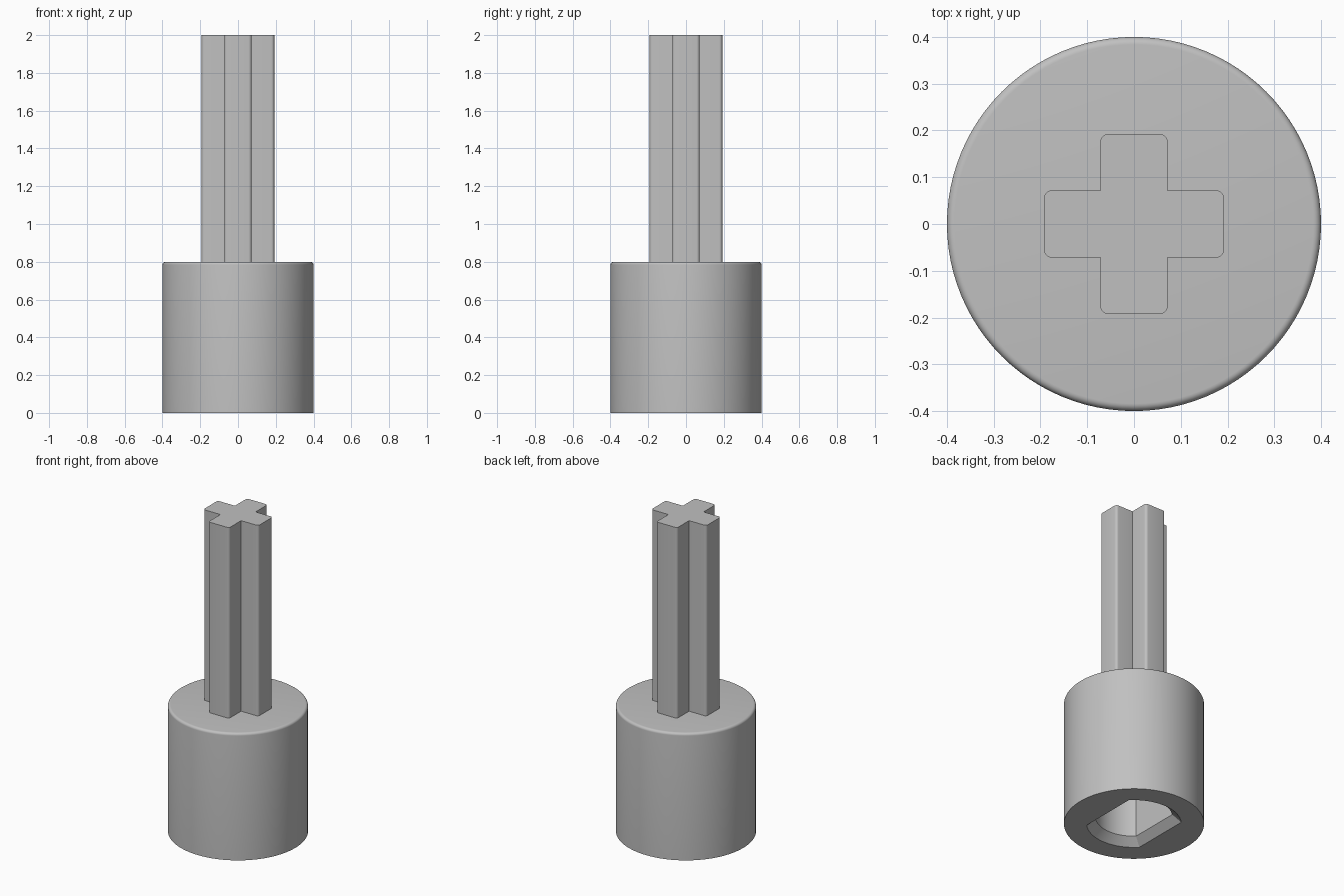
import bpy, bmesh, math

if "Cube" in bpy.data.objects:
    bpy.data.objects.remove(bpy.data.objects["Cube"])

# Single plain grey
grey = bpy.data.materials.new("plain grey")
grey.use_nodes = True
colour = (0.53, 0.53, 0.53, 1)
grey.diffuse_color = colour
grey.node_tree.nodes["Principled BSDF"].inputs["Base Color"].default_value = colour

QUARTER = 24   # points along each quarter of a body ring


def circle(radius):
    """Ring of points starting on the diagonal."""
    angles = [math.pi * (0.25 + i / (2 * QUARTER)) for i in range(4 * QUARTER)]
    return [(radius * math.cos(a), radius * math.sin(a)) for a in angles]


def double_d(radius, flat):
    """Circle cut by two flats at x = +flat and x = -flat."""
    corner = math.acos(flat / radius)
    half_y = radius * math.sin(corner)
    pts = []
    for i in range(QUARTER):
        a = corner + (math.pi - 2 * corner) * i / QUARTER
        pts.append((radius * math.cos(a), radius * math.sin(a)))
    for i in range(QUARTER):
        pts.append((-flat, half_y * (1 - 2 * i / QUARTER)))
    return pts + [(-x, -y) for x, y in pts]


def cross(reach, half, fillet, steps=5):
    """Plus-shaped outline with rounded tips and sharp inner corners."""
    arm = []
    for side in (-1, 1):
        for i in range(steps + 1):
            a = math.pi / 2 * i / steps - (math.pi / 2 if side < 0 else 0)
            arm.append((reach - fillet + fillet * math.cos(a),
                        side * (half - fillet) + fillet * math.sin(a)))
    arm.append((half, half))
    pts = []
    for turn in range(4):
        pts += arm
        arm = [(-y, x) for x, y in arm]
    return pts


def loft(name, rings):
    """Skin a list of (outline, z) rings and cap both ends."""
    bm = bmesh.new()
    loops = [[bm.verts.new((x, y, z)) for x, y in pts] for pts, z in rings]
    for low, high in zip(loops, loops[1:]):
        for i in range(len(low)):
            j = (i + 1) % len(low)
            bm.faces.new((low[i], low[j], high[j], high[i]))
    bm.faces.new(loops[0][::-1])
    bm.faces.new(loops[-1])
    bmesh.ops.recalc_face_normals(bm, faces=bm.faces)
    mesh = bpy.data.meshes.new(name)
    bm.to_mesh(mesh)
    bm.free()
    mesh.materials.append(grey)
    obj = bpy.data.objects.new(name, mesh)
    bpy.context.collection.objects.link(obj)
    bpy.ops.object.select_all(action="DESELECT")
    obj.select_set(True)
    bpy.context.view_layer.objects.active = obj
    bpy.ops.object.shade_smooth_by_angle(angle=math.radians(30))
    return obj


# Round body: blind socket, chamfered mouth, outer wall, rounded top edge
RADIUS, HEIGHT, EDGE = 0.4, 0.8, 0.016
socket = double_d(0.22, 0.15)
body = [(socket, 0.64), (socket, 0.045), (double_d(0.27, 0.196), 0), (circle(RADIUS), 0)]
for i in range(7):
    a = math.pi / 2 * i / 6
    body.append((circle(RADIUS - EDGE + EDGE * math.cos(a)),
                 HEIGHT - EDGE + EDGE * math.sin(a)))
loft("socket_body", body)

# Cross-shaped axle standing on the body
profile = cross(0.192, 0.072, 0.016)
loft("cross_axle", [(profile, HEIGHT - 0.02), (profile, 2)])
